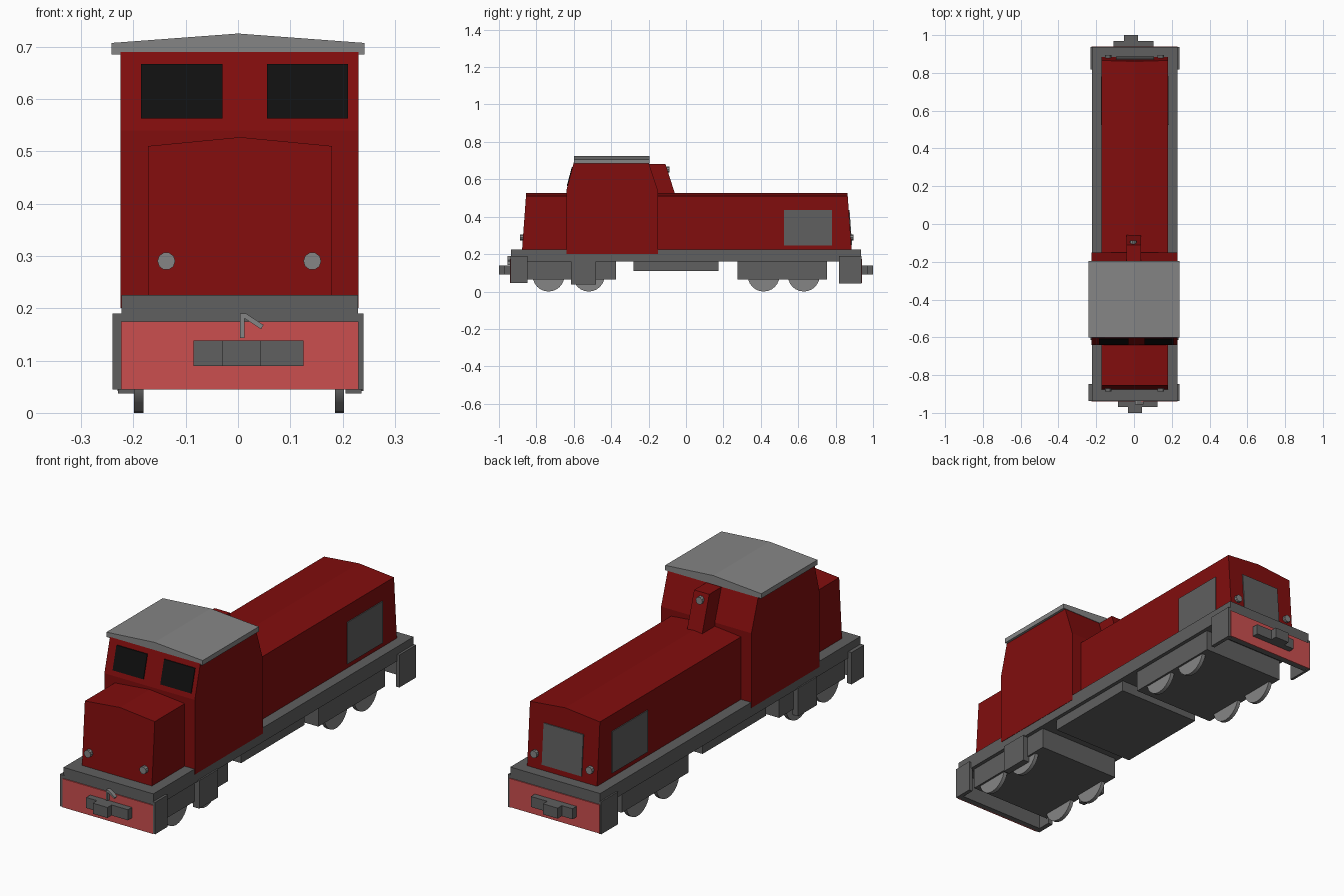
import bpy, bmesh, math
from mathutils import Vector

if "Cube" in bpy.data.objects:
    bpy.data.objects.remove(bpy.data.objects["Cube"])


def material(name, r, g, b):
    m = bpy.data.materials.new(name)
    m.diffuse_color = (r, g, b, 1)
    m.use_nodes = True
    m.node_tree.nodes["Principled BSDF"].inputs["Base Color"].default_value = m.diffuse_color
    return m


RED = material("deep red", 0.22, 0.004, 0.004)
PALE_RED = material("pale red", 0.60, 0.078, 0.078)
GREY = material("dark grey", 0.115, 0.115, 0.115)
LIGHT = material("light grey", 0.235, 0.235, 0.235)
BLACK = material("window black", 0.005, 0.005, 0.005)


def prism(name, axis, pts, a, b, mat, bend=None):
    """Extrude a 2D profile along an axis from a to b; bend adjusts each corner."""
    def place(p, t):
        u, v = p
        co = {"x": (t, u, v), "y": (u, t, v), "z": (u, v, t)}[axis]
        return bend(*co) if bend else co
    bm = bmesh.new()
    lo = [bm.verts.new(place(p, a)) for p in pts]
    hi = [bm.verts.new(place(p, b)) for p in pts]
    n = len(pts)
    bm.faces.new(lo)
    bm.faces.new(hi[::-1])
    for i in range(n):
        j = (i + 1) % n
        bm.faces.new((lo[j], lo[i], hi[i], hi[j]))
    bmesh.ops.recalc_face_normals(bm, faces=bm.faces)
    me = bpy.data.meshes.new(name)
    bm.to_mesh(me)
    bm.free()
    me.materials.append(mat)
    ob = bpy.data.objects.new(name, me)
    bpy.context.collection.objects.link(ob)
    return ob


def box(name, x, y, z, mat):
    rect = [(x[0], y[0]), (x[1], y[0]), (x[1], y[1]), (x[0], y[1])]
    return prism(name, "z", rect, z[0], z[1], mat)


def disc(name, axis, cu, cv, r, a, b, mat, n):
    pts = [(cu + r * math.cos(2 * math.pi * i / n), cv + r * math.sin(2 * math.pi * i / n))
           for i in range(n)]
    ob = prism(name, axis, pts, a, b, mat)
    if n > 12:
        bpy.context.view_layer.objects.active = ob
        ob.select_set(True)
        bpy.ops.object.shade_smooth_by_angle()
        ob.select_set(False)
    return ob


# Running deck
box("deck", (-0.223, 0.229), (-0.936, 0.936), (0.16, 0.225), GREY)

# Engine hoods with peaked tops and leaning ends
hood = [(-0.172, 0.22), (0.18, 0.22), (0.18, 0.51), (0.004, 0.527), (-0.172, 0.51)]


def lean(x, y, z):
    if abs(y) > 0.8:
        y -= math.copysign((z - 0.225) * 0.075, y)
    return x, y, z


prism("long_hood", "y", hood, -0.2, 0.886, RED, lean)
prism("short_hood", "y", hood, -0.877, -0.6, RED, lean)

# Radiator grilles
box("grille_right", (0.178, 0.184), (0.525, 0.78), (0.245, 0.435), GREY)
box("grille_left", (-0.176, -0.170), (0.525, 0.78), (0.245, 0.435), GREY)
box_pts = [(y, z) for y, z in ((0.88, 0.25), (0.888, 0.25), (0.8745, 0.435), (0.866, 0.435))]
prism("grille_back", "x", box_pts, -0.095, 0.105, GREY)

# Cab and its roof
cab = [(-0.64, 0.2), (-0.15, 0.2), (-0.15, 0.54), (-0.2, 0.69), (-0.6, 0.69), (-0.64, 0.54)]
prism("cab", "x", cab, -0.2245, 0.2305, RED)
roof = [(-0.242, 0.685), (0.242, 0.685), (0.242, 0.707), (0, 0.725), (-0.242, 0.707)]
prism("cab_roof", "y", roof, -0.6, -0.196, LIGHT)


# Front windows lying on the slanted cab face
def cab_front(z):
    return -0.64 + (z - 0.54) * 0.04 / 0.15


pane = [(cab_front(z) + d, z) for z, d in
        ((0.563, -0.004), (0.667, -0.004), (0.667, 0.003), (0.563, 0.003))]
for side, x0, x1 in (("left", -0.185, -0.03), ("right", 0.055, 0.21)):
    prism("front_window_" + side, "x", pane, x0, x1, BLACK)

# Exhaust housing behind the cab, with its lamp
housing = [(-0.22, 0.5), (-0.052, 0.5), (-0.11, 0.683), (-0.22, 0.683)]
prism("exhaust_housing", "x", housing, -0.04, 0.036, RED)
disc("housing_lamp", "y", -0.004, 0.652, 0.017, -0.12, -0.088, LIGHT, 10)

# Hood lamps
for end, y0, y1 in (("front", -0.888, -0.86), ("back", 0.86, 0.895)):
    for side, x in (("left", -0.137), ("right", 0.142)):
        disc(f"{end}_lamp_{side}", "y", x, 0.29, 0.017, y0, y1, LIGHT, 10)

# Buffer beams, their painted faces, couplers and corner steps
for end, s, cx, step, left, floor in (("front", -1, 0.02, 0.09, -0.24, 0.045),
                                      ("back", 1, -0.003, 0.12, -0.23, 0.042)):
    def span(a, b):
        return tuple(sorted((s * a, s * b)))
    box(end + "_beam", (-0.223, 0.229), span(0.91, 0.937), (0.045, 0.175), GREY)
    box(end + "_beam_paint", (-0.224, 0.23), span(0.934, 0.941), (0.045, 0.175), PALE_RED)
    box(end + "_coupler_bar", (cx - 0.105, cx + 0.105), span(0.93, 0.97), (0.09, 0.138), GREY)
    cc = 0.006 if s < 0 else -0.017
    box(end + "_coupler_head", (cc - 0.037, cc + 0.037), span(0.93, 1.0), (0.09, 0.138), GREY)
    box(end + "_step_left", (left, -0.218), span(0.938 - step, 0.938), (floor, 0.19), GREY)
    box(end + "_step_right", (0.222, 0.24), span(0.938 - step, 0.938), (floor, 0.19), GREY)

# Small coupling hook on the front beam
hook = [(0.004, 0.143), (0.012, 0.143), (0.012, 0.181), (0.044, 0.16), (0.049, 0.168), (0.015, 0.19),
        (0.004, 0.19)]
prism("coupling_hook", "y", hook, -0.955, -0.936, LIGHT)

# Cab steps below the deck
for side, x in (("left", (-0.229, -0.198)), ("right", (0.205, 0.236))):
    box("cab_step_" + side, x, (-0.615, -0.48), (0.037, 0.165), GREY)

# Bogies, wheels and fuel tank
for end, y0, y1, axles in (("front", -0.848, -0.375, (-0.735, -0.52)),
                           ("back", 0.275, 0.755, (0.415, 0.63))):
    box(end + "_bogie", (-0.206, 0.212), (y0, y1), (0.064, 0.165), GREY)
    for i, y in enumerate(axles, 1):
        for side, x in (("left", -0.19), ("right", 0.194)):
            disc(f"{end}_wheel_{side}_{i}", "x", y, 0.085, 0.085, x - 0.009, x + 0.009, LIGHT, 24)
box("fuel_tank", (-0.206, 0.212), (-0.28, 0.175), (0.11, 0.165), GREY)
